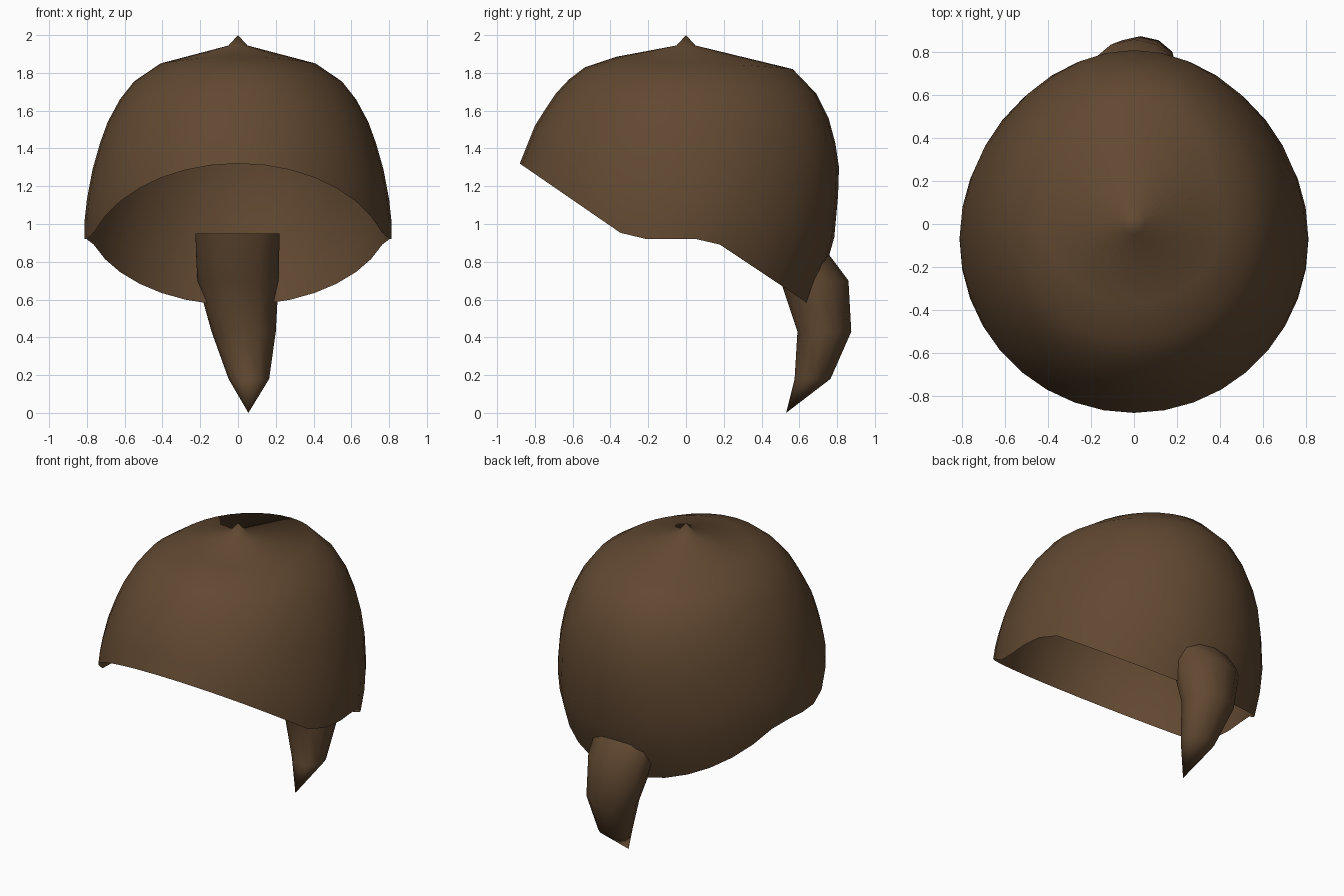
import bpy, math

if "Cube" in bpy.data.objects:
    bpy.data.objects.remove(bpy.data.objects["Cube"])

SEG = 36
brown = bpy.data.materials.new("dark brown hair")
brown.diffuse_color = (0.12, 0.066, 0.031, 1)
brown.use_nodes = True
brown.node_tree.nodes["Principled BSDF"].inputs["Base Color"].default_value = brown.diffuse_color


def make_object(name, verts, faces, angle):
    me = bpy.data.meshes.new(name)
    me.from_pydata(verts, [], faces)
    me.materials.append(brown)
    ob = bpy.data.objects.new(name, me)
    bpy.context.collection.objects.link(ob)
    bpy.ops.object.select_all(action='DESELECT')
    ob.select_set(True)
    bpy.context.view_layer.objects.active = ob
    bpy.ops.object.shade_smooth_by_angle(angle=math.radians(angle))
    return ob


def bridge(a, b, n):
    """Quads between the ring starting at a and the lower ring starting at b."""
    return [(a + i, b + i, b + (i + 1) % n, a + (i + 1) % n) for i in range(n)]


def rim_drop(c):
    """Level near the sides, then a straight slope to front or back."""
    c = abs(c)
    if c < 0.17:
        return 0
    if c < 0.34:
        return 0.08 * (c - 0.17) / 0.17
    return 0.08 + 0.92 * (c - 0.34) / 0.66


# Hair cap: side (x, z), front (y, z) and back (y, z) outline of each ring
rings = [
    (0.05, 1.945, -0.05, 1.945, 0.05, 1.945),
    (0.41, 1.85, -0.37, 1.885, 0.565, 1.82),
    (0.55, 1.755, -0.535, 1.83, 0.69, 1.69),
    (0.625, 1.66, -0.62, 1.765, 0.755, 1.56),
    (0.69, 1.54, -0.69, 1.69, 0.79, 1.43),
    (0.73, 1.43, -0.74, 1.615, 0.81, 1.30),
    (0.77, 1.29, -0.80, 1.52, 0.805, 1.15),
    (0.80, 1.13, -0.84, 1.42, 0.785, 0.93),
    (0.812, 1.02, -0.86, 1.37, 0.735, 0.75),
    (0.813, 0.92, -0.88, 1.32, 0.66, 0.57),
]
verts, faces = [(0, 0, 2.0)], [(0, 1 + i, 1 + (i + 1) % SEG) for i in range(SEG)]
for k, (sx, sz, fy, fz, by, bz) in enumerate(rings):
    w = k / (len(rings) - 1)
    yc = -0.07 * w
    for i in range(SEG):
        t = 2 * math.pi * i / SEG
        c, s = math.cos(t), math.sin(t)
        ey, ez = (by, bz) if c > 0 else (fy, fz)
        f = (1 - w) * c * c + w * rim_drop(c)
        verts.append((-sx * s, yc + (ey - yc) * abs(c), sz + (ez - sz) * f))
    if k:
        faces += bridge(1 + (k - 1) * SEG, 1 + k * SEG, SEG)
make_object("hair_cap", verts, faces, 60)

# Ponytail: height, left, right, inner y, outer y of each ring, ending in a tip
N = 12
tail = [
    (0.95, -0.225, 0.22, 0.42, 0.66),
    (0.84, -0.222, 0.218, 0.45, 0.755),
    (0.70, -0.215, 0.215, 0.50, 0.86),
    (0.43, -0.14, 0.20, 0.59, 0.875),
    (0.18, -0.05, 0.165, 0.575, 0.765),
]
verts, faces = [], [tuple(range(N))]
for k, (z, x0, x1, y0, y1) in enumerate(tail):
    for i in range(N):
        t = 2 * math.pi * i / N
        c, s = math.cos(t), math.sin(t)
        verts.append(((x0 + x1) / 2 + (x1 - x0) / 2 * c,
                      (y0 + y1) / 2 + (y1 - y0) / 2 * s, z))
    if k:
        faces += bridge((k - 1) * N, k * N, N)
last = (len(tail) - 1) * N
verts.append((0.055, 0.53, 0))
faces += [(last + i, len(verts) - 1, last + (i + 1) % N) for i in range(N)]
make_object("ponytail", verts, faces, 60)
